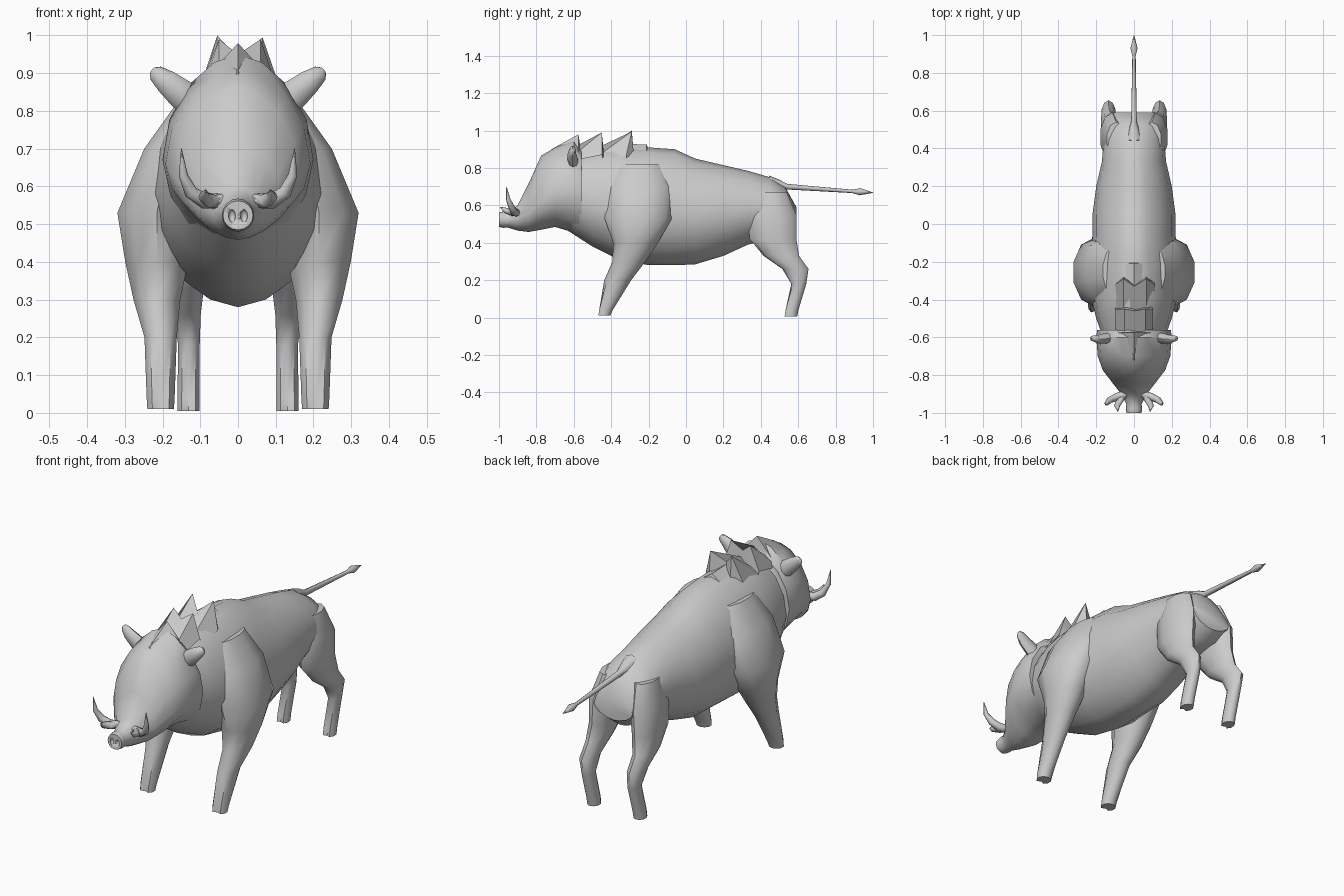
import bpy, bmesh, math
from mathutils import Vector

if "Cube" in bpy.data.objects:
    bpy.data.objects.remove(bpy.data.objects["Cube"])

hide = bpy.data.materials.new("plain grey")
hide.use_nodes = True
GREY = (0.6, 0.6, 0.6, 1)
hide.diffuse_color = GREY
hide.node_tree.nodes["Principled BSDF"].inputs["Base Color"].default_value = GREY


def finish(name, bm, angle=50):
    bmesh.ops.recalc_face_normals(bm, faces=bm.faces)
    mesh = bpy.data.meshes.new(name)
    bm.to_mesh(mesh)
    bm.free()
    mesh.materials.append(hide)
    ob = bpy.data.objects.new(name, mesh)
    bpy.context.collection.objects.link(ob)
    bpy.ops.object.select_all(action='DESELECT')
    ob.select_set(True)
    bpy.context.view_layer.objects.active = ob
    bpy.ops.object.shade_smooth_by_angle(angle=math.radians(angle))
    return ob


def loft(name, rings, angle=50, caps=True):
    """Skin a list of closed rings with equal point counts."""
    bm = bmesh.new()
    rows = [[bm.verts.new(p) for p in ring] for ring in rings]
    for a, b in zip(rows, rows[1:]):
        for i in range(len(a)):
            j = (i + 1) % len(a)
            bm.faces.new((a[i], a[j], b[j], b[i]))
    if caps:
        bm.faces.new(rows[0])
        bm.faces.new(rows[-1])
    return finish(name, bm, angle)


def trunk_ring(y, low, high, width, mid, power=1.2, n=16):
    """Upright cross-section, widest at mid height."""
    ring = []
    for i in range(n):
        a = math.tau * i / n
        c, s = math.cos(a), math.sin(a)
        x = math.copysign(abs(c) ** power, c) * width
        ring.append((x, y, mid + s * (high - mid if s > 0 else mid - low)))
    return ring


def flat_ring(x, y, z, rx, ry, n=10):
    """Level cross-section for a leg, first point facing forward."""
    return [(x + rx * math.sin(math.tau * i / n),
             y - ry * math.cos(math.tau * i / n), z) for i in range(n)]


def tube(name, points, radii, n=8, flat=1.0):
    """Round tube along a path; flat squashes it in depth."""
    pts = [Vector(p) for p in points]
    rings = []
    for i, p in enumerate(pts):
        t = (pts[min(i + 1, len(pts) - 1)] - pts[max(i - 1, 0)]).normalized()
        ref = Vector((0, 1, 0)) if abs(t.y) < 0.8 else Vector((0, 0, 1))
        u = t.cross(ref).normalized()
        v = t.cross(u)
        rings.append([p + radii[i] * (u * math.cos(math.tau * k / n)
                      + v * flat * math.sin(math.tau * k / n)) for k in range(n)])
    return loft(name, rings)


def mirrored(make, name, *args):
    for side, s in (("left", 1), ("right", -1)):
        make(f"{side}_{name}", s, *args)


# Torso
loft("torso", [trunk_ring(*r) for r in (
    (-0.64, 0.47, 0.85, 0.15, 0.65),
    (-0.50, 0.38, 0.90, 0.20, 0.60),
    (-0.38, 0.32, 0.92, 0.23, 0.57),
    (-0.20, 0.28, 0.91, 0.235, 0.55),
    (-0.06, 0.28, 0.90, 0.22, 0.55),
    (0.05, 0.285, 0.85, 0.22, 0.55),
    (0.20, 0.33, 0.815, 0.20, 0.56),
    (0.33, 0.39, 0.785, 0.17, 0.58),
    (0.45, 0.42, 0.75, 0.16, 0.59),
    (0.53, 0.43, 0.70, 0.145, 0.57),
    (0.59, 0.48, 0.59, 0.11, 0.54))])

# Head, ending in a collar that overlaps the torso
head = loft("head", [trunk_ring(*r) for r in (
    (-1.00, 0.485, 0.562, 0.040, 0.523, 1),
    (-0.975, 0.48, 0.568, 0.043, 0.523, 1),
    (-0.955, 0.482, 0.565, 0.040, 0.523, 1),
    (-0.90, 0.465, 0.60, 0.068, 0.53),
    (-0.84, 0.458, 0.72, 0.115, 0.56),
    (-0.775, 0.47, 0.865, 0.165, 0.62),
    (-0.70, 0.485, 0.91, 0.192, 0.66),
    (-0.60, 0.455, 0.95, 0.20, 0.67),
    (-0.56, 0.43, 0.91, 0.195, 0.66))])

# Nostrils cut into the snout
for x in (-0.016, 0.016):
    bm = bmesh.new()
    bmesh.ops.create_uvsphere(bm, u_segments=10, v_segments=6, radius=0.012)
    for v in bm.verts:
        v.co = Vector((v.co.x * 0.8 + x, v.co.y - 1.0, v.co.z * 1.4 + 0.522))
    cutter = finish("nostril_cutter", bm)
    cutter.hide_render = True
    cutter.hide_set(True)
    cut = head.modifiers.new("nostril", 'BOOLEAN')
    cut.operation = 'DIFFERENCE'
    cut.object = cutter


# Bristle crest: overlapping flaps, each low in front with a raised jagged rear rim
def flap(name, y0, z0, rim, drop):
    bm = bmesh.new()
    front = [bm.verts.new((x, y0, z0 - abs(x) * 0.7)) for x, y, z in rim]
    back = [bm.verts.new(p) for p in rim]
    base = [bm.verts.new((x, y + 0.012, drop - abs(x) * 0.7)) for x, y, z in rim]
    for rows in ((front, back), (back, base)):
        for i in range(len(rim) - 1):
            bm.faces.new((rows[0][i], rows[0][i + 1], rows[1][i + 1], rows[1][i]))
    finish(name, bm, 30)


flap("crest_front", -0.72, 0.90, [(-0.10, -0.575, 0.87), (0, -0.575, 0.98), (0.10, -0.575, 0.87)], 0.90)
flap("crest_middle", -0.60, 0.91, [(-0.10, -0.45, 0.87), (-0.05, -0.45, 0.99), (0, -0.46, 0.95),
                                   (0.06, -0.45, 0.99), (0.10, -0.45, 0.87)], 0.90)
flap("crest_rear", -0.47, 0.91, [(-0.10, -0.32, 0.865), (-0.055, -0.29, 1.0), (0, -0.33, 0.94),
                                 (0.065, -0.29, 0.995), (0.11, -0.32, 0.865)], 0.90)
flap("crest_back", -0.34, 0.93, [(-0.11, -0.21, 0.85), (0, -0.21, 0.925), (0.11, -0.21, 0.85)], 0.89)


# Legs, with a notch at the front of each hoof
def leg(name, s, sections):
    rings = [flat_ring(s * x, y, z, rx, ry) for x, y, z, rx, ry in sections]
    for k in (0, 1):
        x, y, z = rings[k][0]
        rings[k][0] = (x, y + 0.016, z)
    loft(name, rings)


mirrored(leg, "front_leg", (
    (0.205, -0.44, 0.01, 0.037, 0.035),
    (0.205, -0.432, 0.04, 0.039, 0.04),
    (0.205, -0.365, 0.20, 0.045, 0.072),
    (0.215, -0.305, 0.30, 0.065, 0.088),
    (0.215, -0.27, 0.40, 0.088, 0.12),
    (0.215, -0.255, 0.53, 0.11, 0.18),
    (0.18, -0.25, 0.70, 0.072, 0.17),
    (0.12, -0.25, 0.82, 0.045, 0.12)))
mirrored(leg, "hind_leg", (
    (0.131, 0.557, 0.005, 0.031, 0.037),
    (0.131, 0.563, 0.04, 0.031, 0.038),
    (0.13, 0.603, 0.18, 0.030, 0.04),
    (0.135, 0.585, 0.26, 0.038, 0.07),
    (0.133, 0.51, 0.33, 0.045, 0.095),
    (0.122, 0.465, 0.42, 0.056, 0.125),
    (0.115, 0.46, 0.55, 0.066, 0.13),
    (0.095, 0.45, 0.67, 0.05, 0.09)))


# Ears and tusks
def side_tube(name, s, points, radii, flat=1.0):
    tube(name, [(s * x, y, z) for x, y, z in points], radii, 8, flat)


mirrored(side_tube, "ear", ((0.11, -0.60, 0.805), (0.15, -0.605, 0.845), (0.19, -0.61, 0.878),
                            (0.218, -0.605, 0.90), (0.226, -0.60, 0.906)),
         (0.035, 0.04, 0.032, 0.022, 0.012), 0.7)
mirrored(side_tube, "long_tusk", ((0.04, -0.90, 0.56), (0.09, -0.915, 0.562), (0.125, -0.93, 0.585),
                                  (0.145, -0.95, 0.63), (0.15, -0.96, 0.70)),
         (0.02, 0.021, 0.018, 0.012, 0.001))
mirrored(side_tube, "short_tusk", ((0.05, -0.90, 0.56), (0.075, -0.93, 0.563),
                                   (0.09, -0.965, 0.573), (0.085, -0.995, 0.592)),
         (0.02, 0.02, 0.015, 0.001))

# Tail with a tufted tip
tube("tail", ((0, 0.44, 0.715), (0, 0.49, 0.71), (0, 0.54, 0.70), (0, 0.89, 0.675),
              (0, 0.93, 0.673), (0, 1.0, 0.668)),
     (0.045, 0.03, 0.015, 0.009, 0.019, 0.001))
